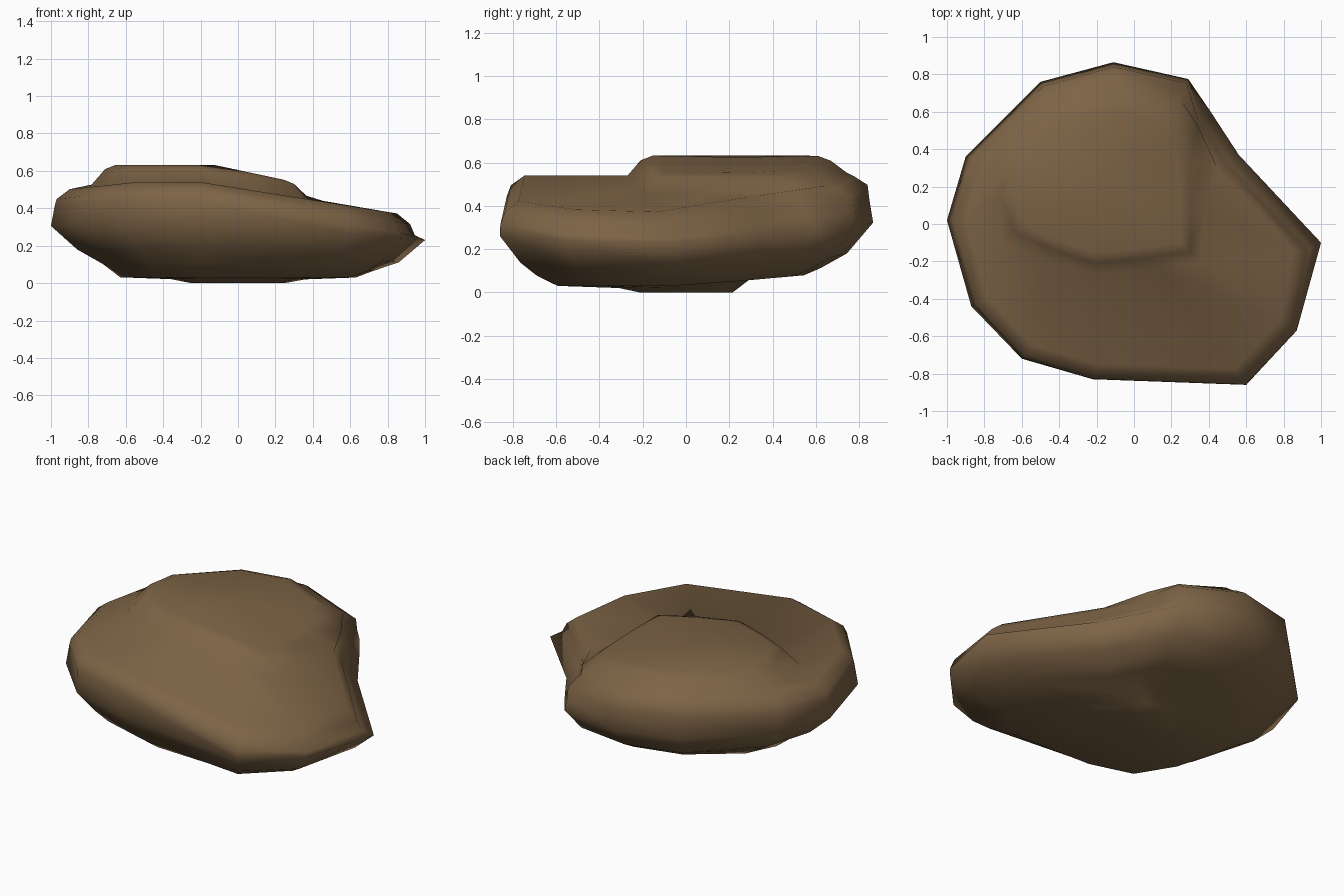
import bpy, bmesh

if "Cube" in bpy.data.objects:
    bpy.data.objects.remove(bpy.data.objects["Cube"])

mat = bpy.data.materials.new("rock brown")
mat.diffuse_color = (0.205, 0.127, 0.061, 1)
mat.use_nodes = True
mat.node_tree.nodes["Principled BSDF"].inputs["Base Color"].default_value = mat.diffuse_color

# widest outline seen from above, clockwise from the back
OUT = [(-.11, .865), (.29, .775), (.41, .60), (.56, .37), (1, -.10), (.87, -.57), (.60, -.86),
       (-.22, -.83), (-.60, -.72), (-.87, -.44), (-1, .02), (-.90, .36), (-.50, .76)]
# foot and top edge of the raised step, same order
FOOT = [(-.11, .74), (.24, .68), (.34, .53), (.37, .35), (.37, .08), (.36, -.20), (.12, -.24),
        (-.22, -.27), (-.48, -.19), (-.71, -.09), (-.79, .12), (-.77, .34), (-.45, .67)]
STEP = [(-.11, .67), (.17, .60), (.25, .47), (.29, .30), (.30, .08), (.30, -.15), (.07, -.18),
        (-.22, -.21), (-.45, -.13), (-.64, -.04), (-.71, .15), (-.68, .33), (-.40, .61)]


def slab_top(x):
    return .54 - .16 * max(0, x + .2) - .11 * max(0, -x - .55)


def step_top(x):
    return .632 - .19 * max(0, x + .12)


def scaled(s, zf, front=0, notch=0):
    """Outline scaled by s, fuller at the front, cut back along the right rear edge."""
    ring = []
    for i, (x, y) in enumerate(OUT):
        k = s + (front if y < -.5 else 0)
        px, py = x * k, y * k
        if i in (2, 3, 4):
            px, py = px - notch, py - notch
        ring.append((px, py, zf(px, py)))
    return ring


rings = [
    scaled(.25, lambda x, y: 0),
    scaled(.36, lambda x, y: .02 + .17 * max(0, y)),                          # underside
    scaled(.63, lambda x, y: .03 + .09 * max(0, y), front=.06),               # underside edge
    scaled(.72, lambda x, y: .10 + .02 * max(0, y) - .05 * max(0, x), front=.08),
    scaled(.86, lambda x, y: .18 - .08 * max(0, x), front=.03),               # lower flare
    scaled(1.0, lambda x, y: .305 - .075 * max(0, x) + .02 * max(0, y)),      # widest line
    scaled(.98, lambda x, y: slab_top(x) - .10 + .02 * max(0, -x), front=.018, notch=.035),
    scaled(.97, lambda x, y: slab_top(x) - .045 + .02 * max(0, y), front=.005, notch=.05),
    scaled(.90, lambda x, y: slab_top(x) + .015 * max(0, y), notch=.05),      # top rim
    [(x, y, slab_top(x) + .04 * max(0, y)) for x, y in FOOT],
    [(x, y, step_top(x) - .022) for x, y in STEP],
    [(-.19 + (x + .19) * .89, .22 + (y - .22) * .87, step_top(x)) for x, y in STEP],
]

# loft the rings into one closed rock
bm = bmesh.new()
loops = [[bm.verts.new(p) for p in r] for r in rings]
n = len(OUT)
for a, b in zip(loops, loops[1:]):
    for i in range(n):
        j = (i + 1) % n
        bm.faces.new((a[i], a[j], b[j], b[i]))
for loop, c in ((loops[0], (0, 0, 0)), (loops[-1], (-.19, .22, .625))):
    v = bm.verts.new(c)
    for i in range(n):
        bm.faces.new((loop[i], loop[(i + 1) % n], v))
bmesh.ops.recalc_face_normals(bm, faces=bm.faces)
for f in bm.faces:
    f.smooth = True
me = bpy.data.meshes.new("rock")
bm.to_mesh(me)
bm.free()
me.materials.append(mat)
rock = bpy.data.objects.new("rock", me)
bpy.context.collection.objects.link(rock)
